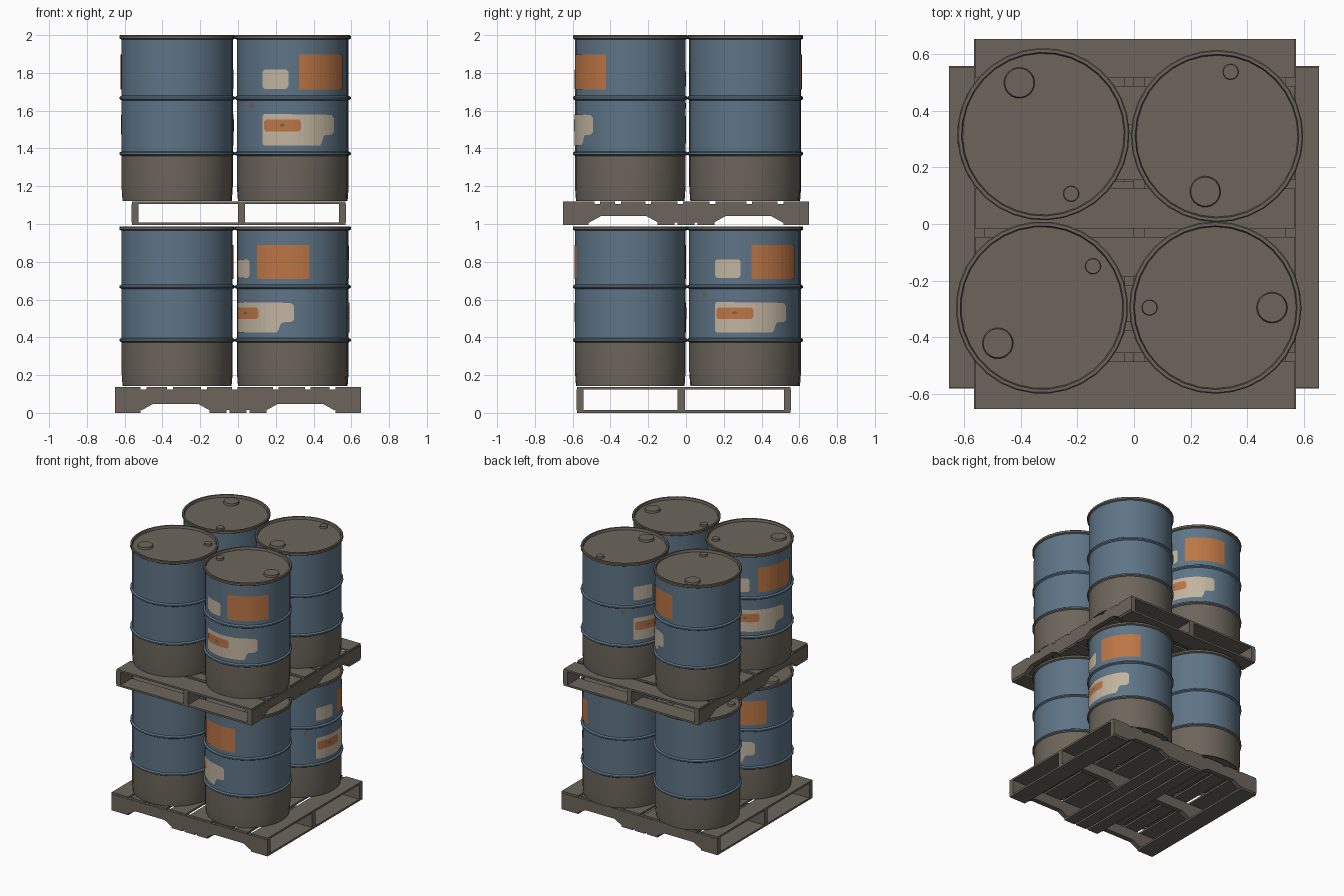
import bpy, bmesh, math
from mathutils import Vector

cube = bpy.data.objects.get("Cube")
if cube:
    bpy.data.objects.remove(cube)


def material(name, rgb):
    m = bpy.data.materials.new(name)
    m.use_nodes = True
    m.diffuse_color = (*rgb, 1)
    m.node_tree.nodes["Principled BSDF"].inputs["Base Color"].default_value = (*rgb, 1)
    return m


BROWN = material("grimy brown", (0.15, 0.13, 0.105))
BLUE = material("faded blue", (0.112, 0.175, 0.24))
ORANGE = material("label orange", (0.5, 0.18, 0.06))
CREAM = material("label cream", (0.54, 0.46, 0.35))

SIDES = 32
RADIUS = 0.293
DRUM_HEIGHT = 0.879
LID = DRUM_HEIGHT - 0.018
LOW_RIB, HIGH_RIB = 0.252, 0.546


def finish(name, bm, mats, smooth=False, recalc=True):
    if recalc:
        bmesh.ops.recalc_face_normals(bm, faces=bm.faces)
    mesh = bpy.data.meshes.new(name)
    bm.to_mesh(mesh)
    bm.free()
    for m in mats:
        mesh.materials.append(m)
    ob = bpy.data.objects.new(name, mesh)
    bpy.context.collection.objects.link(ob)
    if smooth:
        bpy.ops.object.select_all(action='DESELECT')
        ob.select_set(True)
        bpy.context.view_layer.objects.active = ob
        bpy.ops.object.shade_smooth_by_angle(angle=math.radians(35))
    return ob


def polar(r, degrees, z):
    a = math.radians(degrees)
    return Vector((r * math.cos(a), r * math.sin(a), z))


def rib(z):
    return [(RADIUS, z - 0.012), (0.304, z - 0.005), (0.304, z + 0.005), (RADIUS, z + 0.012)]


# Drum body: turned profile with two ribs, a rolled rim and a sunken lid
def drum_body(name):
    profile = [(0.275, 0.012), (0.279, 0), (0.287, 0), (0.289, 0.02), (RADIUS, 0.08)]
    profile += rib(LOW_RIB) + rib(HIGH_RIB)
    profile += [(RADIUS, DRUM_HEIGHT - 0.024), (0.304, DRUM_HEIGHT - 0.018),
                (0.304, DRUM_HEIGHT - 0.004), (0.3, DRUM_HEIGHT),
                (0.289, DRUM_HEIGHT), (0.285, LID)]
    bm = bmesh.new()
    rings = [[bm.verts.new(polar(r, 360 * i / SIDES, z)) for i in range(SIDES)]
             for r, z in profile]
    for a, b in zip(rings, rings[1:]):
        for i in range(SIDES):
            j = (i + 1) % SIDES
            bm.faces.new((a[i], a[j], b[j], b[i]))
    bm.faces.new(rings[0][::-1])
    bm.faces.new(rings[-1])
    for f in bm.faces:
        z = f.calc_center_median().z
        f.material_index = int(LOW_RIB - 0.004 < z < DRUM_HEIGHT - 0.022)
    return finish(name, bm, [BROWN, BLUE], smooth=True)


# Screw cap sitting in the lid
def cap(name, radius, x):
    bm = bmesh.new()
    bmesh.ops.create_cone(bm, cap_ends=True, segments=20, radius1=radius,
                          radius2=radius * 0.93, depth=0.016)
    bmesh.ops.translate(bm, verts=bm.verts, vec=(x, 0, LID + 0.007))
    return finish(name, bm, [BROWN], smooth=True)


# Curved sticker: columns of (angle, low, high) wrapped round the drum
def sticker(name, columns, lift, mat):
    bm = bmesh.new()
    strip = []
    for (a0, l0, h0), (a1, l1, h1) in zip(columns, columns[1:]):
        steps = max(1, math.ceil((a1 - a0) / 6))
        for i in range(steps):
            t = i / steps
            strip.append((a0 + (a1 - a0) * t, l0 + (l1 - l0) * t, h0 + (h1 - h0) * t))
    strip.append(columns[-1])
    pairs = [[bm.verts.new(polar(RADIUS + lift, a - 90, z)) for z in (lo, hi)]
             for a, lo, hi in strip]
    for (a, b), (c, d) in zip(pairs, pairs[1:]):
        bm.faces.new((a, c, d, b))
    return finish(name, bm, [mat], recalc=False)


def rounded(a0, a1, lo, hi, c=0.012):
    d = math.degrees(c / RADIUS)
    return [(a0, lo + c, hi - c), (a0 + d, lo, hi), (a1 - d, lo, hi), (a1, lo + c, hi - c)]


def drum(prefix, x, y, base, stretch, turn):
    warning = [(-32, 0.305, 0.45), (-30, 0.295, 0.462), (30, 0.295, 0.458),
               (32, 0.31, 0.458), (34, 0.34, 0.458), (36, 0.35, 0.458),
               (45, 0.352, 0.455), (48, 0.365, 0.44)]
    mark = [(-13, 0.4, 0.402), (-10, 0.392, 0.412), (-7, 0.4, 0.402)]
    parts = [
        drum_body(prefix + "_drum"),
        cap(prefix + "_large_cap", 0.055, 0.2),
        cap(prefix + "_small_cap", 0.028, -0.232),
        sticker(prefix + "_orange_label", rounded(7, 64, 0.59, 0.777, 0.006), 0.003, ORANGE),
        sticker(prefix + "_small_label", rounded(-32, -4, 0.595, 0.697), 0.003, CREAM),
        sticker(prefix + "_warning_label", warning, 0.003, CREAM),
        sticker(prefix + "_warning_panel", rounded(-30, 9, 0.368, 0.432), 0.005, ORANGE),
        sticker(prefix + "_warning_mark", mark, 0.007, BROWN),
        sticker(prefix + "_rust_spot", rounded(-49, -43, 0.49, 0.52, 0.008), 0.003, BROWN),
    ]
    for p in parts:
        p.location = (x, y, base)
        p.rotation_euler = (0, 0, math.radians(turn))
        p.scale = (1, 1, stretch)


# Pallet: notched stringers, deck slats above and skid slats below
def pallet(prefix, base, height, rails, gaps, swap):
    slat, rail, end = 0.014, 0.032, 0.652

    def place(x, y, z):
        return Vector((y, x, z + base) if swap else (x, y, z + base))

    def extrude(bm, outline, y0, y1):
        sides = [[bm.verts.new(place(x, y, z)) for x, z in outline] for y in (y0, y1)]
        n = len(outline)
        bm.faces.new(sides[0])
        bm.faces.new(sides[1][::-1])
        for i in range(n):
            j = (i + 1) % n
            bm.faces.new((sides[0][i], sides[1][i], sides[1][j], sides[0][j]))

    def slats(name, spans, z):
        bm = bmesh.new()
        for a, b in spans:
            extrude(bm, [(a, z), (b, z), (b, z + slat), (a, z + slat)],
                    rails[0] - rail / 2, rails[-1] + rail / 2)
        finish(name, bm, [BROWN])

    half = [(0.15, slat), (0.21, 0.047), (0.45, 0.047), (0.51, slat),
            (end, slat), (end, height - slat)]
    outline = half + [(-x, z) for x, z in reversed(half)]
    bm = bmesh.new()
    for y in rails:
        extrude(bm, outline, y - rail / 2 - 0.003, y + rail / 2 + 0.003)
    finish(prefix + "_stringers", bm, [BROWN])

    edges = [-end] + [e for g in gaps for e in (g - 0.015, g + 0.015)] + [end]
    slats(prefix + "_deck_slats", list(zip(edges[::2], edges[1::2])), height - slat)
    skids = [(-0.15, -0.06), (-0.045, 0.045), (0.06, 0.15)]
    slats(prefix + "_skid_slats", [(-end, -0.515)] + skids + [(0.515, end)], 0)


pallet("lower_pallet", 0, 0.138, (-0.562, -0.025, 0.538),
       (-0.5, -0.36, -0.18, -0.017, 0.2, 0.37, 0.5), False)
pallet("upper_pallet", 0.995, 0.125, (-0.545, 0.018, 0.553),
       (-0.47, -0.36, -0.2, -0.03, 0.14, 0.335, 0.5), True)

# Eight drums: place, then the turn of the lower and the upper one
spots = {"front_right": (-0.325, -0.295, 174, 219), "front_left": (0.287, -0.295, -46, 0),
         "back_right": (-0.32, 0.317, 29, 115), "back_left": (0.293, 0.31, 90, 258)}
for spot, (x, y, low_turn, high_turn) in spots.items():
    drum("lower_" + spot, x, y, 0.143, 0.961, low_turn)
    drum("upper_" + spot, x, y, 1.121, 1, high_turn)
